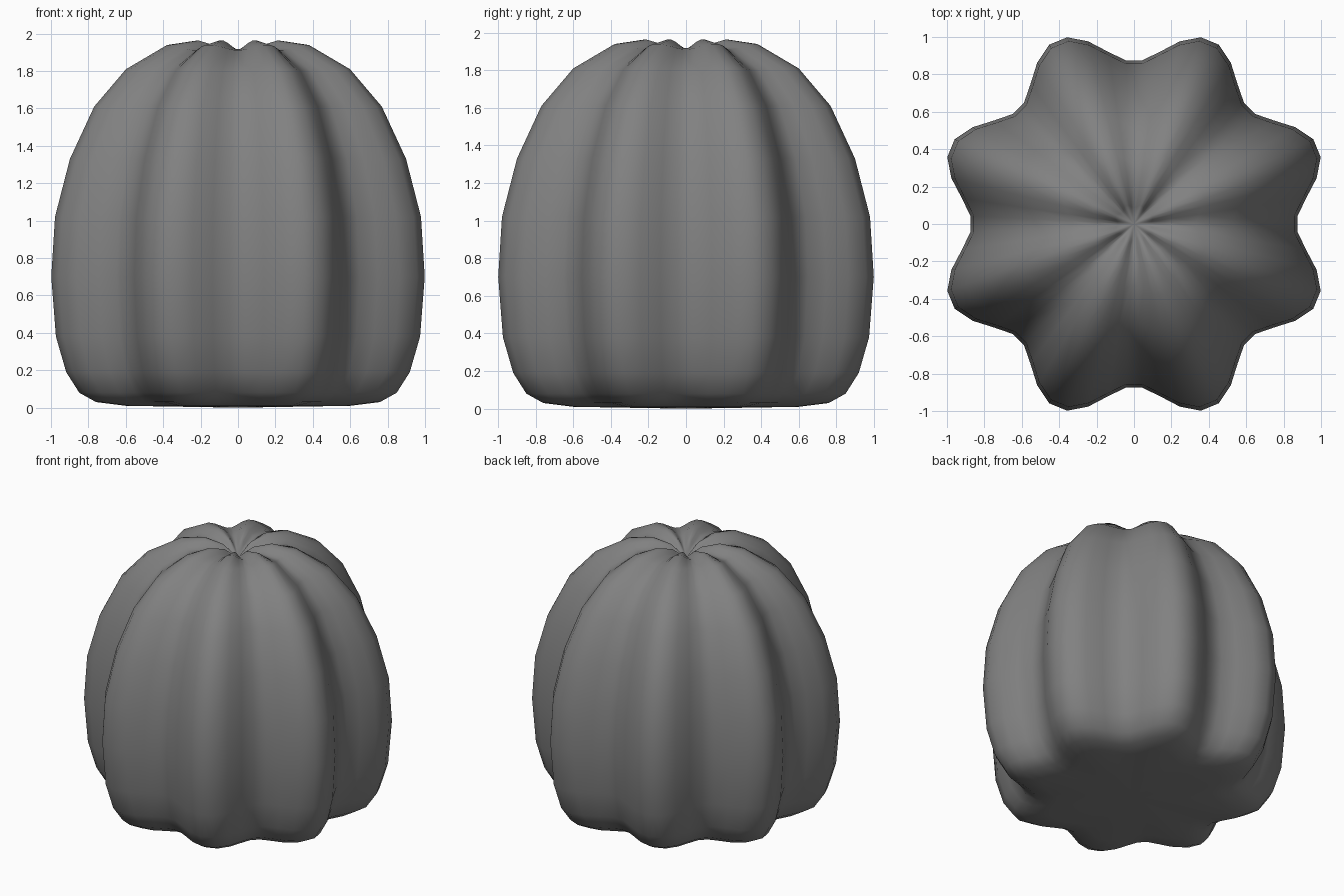
import bpy, bmesh, math

cube = bpy.data.objects.get("Cube")
if cube:
    bpy.data.objects.remove(cube, do_unlink=True)

# One flat grey
grey = bpy.data.materials.new("mid_grey")
grey.use_nodes = True
colour = (0.22, 0.22, 0.22, 1)
grey.diffuse_color = colour
grey.node_tree.nodes["Principled BSDF"].inputs["Base Color"].default_value = colour

LOBES, SEGMENTS = 8, 64
# Rib outline from base to dimple: half width, height, groove drop
PROFILE = [(0.3, 0.005, 0), (0.6, 0.01, 0), (0.76, 0.03, 0), (0.85, 0.08, 0),
           (0.92, 0.19, 0), (0.975, 0.38, 0), (1.0, 0.70, 0), (0.98, 1.02, 0),
           (0.90, 1.33, 0), (0.77, 1.61, 0), (0.60, 1.81, 0.01),
           (0.38, 1.94, 0.03), (0.22, 1.965, 0.05), (0.10, 1.93, 0.05)]

# Ribbed body: rings whose radius swells and shrinks around the axis
bm = bmesh.new()
rings = []
for width, height, drop in PROFILE:
    ring = []
    for i in range(SEGMENTS):
        a = math.tau * (i + 0.5) / SEGMENTS
        wave = -math.cos(LOBES * a)
        r = width * (0.968 + 0.1 * wave)
        z = height - drop * (1 - wave) / 2
        ring.append(bm.verts.new((r * math.cos(a), r * math.sin(a), z)))
    rings.append(ring)
for low, high in zip(rings, rings[1:]):
    for i in range(SEGMENTS):
        j = (i + 1) % SEGMENTS
        bm.faces.new((low[i], low[j], high[j], high[i]))

# Close the base and the top dimple with fans
base = bm.verts.new((0, 0, 0))
dimple = bm.verts.new((0, 0, 1.84))
for i in range(SEGMENTS):
    j = (i + 1) % SEGMENTS
    bm.faces.new((base, rings[0][j], rings[0][i]))
    bm.faces.new((dimple, rings[-1][i], rings[-1][j]))
for face in bm.faces:
    face.smooth = True

mesh = bpy.data.meshes.new("ribbed_body")
bm.to_mesh(mesh)
bm.free()
mesh.materials.append(grey)
body = bpy.data.objects.new("ribbed_body", mesh)
bpy.context.collection.objects.link(body)
